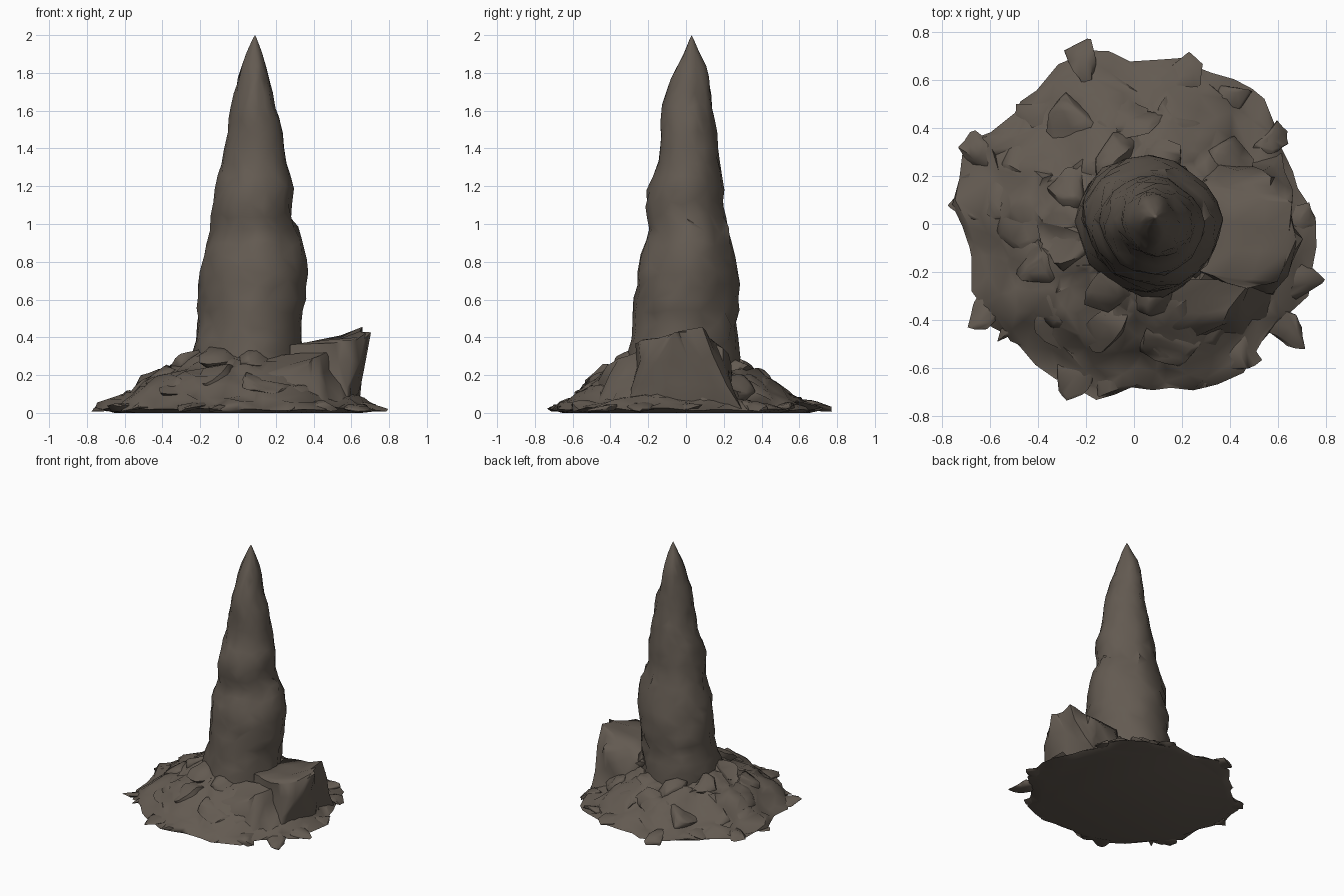
import bpy, bmesh, math, random
from mathutils import Vector, Matrix, noise

if "Cube" in bpy.data.objects:
    bpy.data.objects.remove(bpy.data.objects["Cube"])
random.seed(23)

stone = bpy.data.materials.new("brown grey stone")
stone.use_nodes = True
COLOR = (0.125, 0.103, 0.083, 1)
stone.diffuse_color = COLOR
stone.node_tree.nodes["Principled BSDF"].inputs["Base Color"].default_value = COLOR


def finish(bm, name, angle):
    bmesh.ops.recalc_face_normals(bm, faces=bm.faces)
    mesh = bpy.data.meshes.new(name)
    bm.to_mesh(mesh)
    bm.free()
    obj = bpy.data.objects.new(name, mesh)
    bpy.context.collection.objects.link(obj)
    mesh.materials.append(stone)
    bpy.ops.object.select_all(action="DESELECT")
    obj.select_set(True)
    bpy.context.view_layer.objects.active = obj
    bpy.ops.object.shade_smooth_by_angle(angle=math.radians(angle))


def sample(table, t):
    """Linear interpolation in rows sorted by their first value."""
    for a, b in zip(table, table[1:]):
        if t <= b[0]:
            f = (t - a[0]) / (b[0] - a[0])
            return [p + (q - p) * f for p, q in zip(a[1:], b[1:])]
    return list(table[-1][1:])


def skin(bm, rings):
    """Bridge rings of vertices with triangles of alternating direction."""
    for i, (low, high) in enumerate(zip(rings, rings[1:])):
        n = len(low)
        for j in range(n):
            k = (j + 1) % n
            a, b, c, d = low[j], low[k], high[k], high[j]
            if (i + j) % 2:
                bm.faces.new((a, b, c)), bm.faces.new((a, c, d))
            else:
                bm.faces.new((a, b, d)), bm.faces.new((b, c, d))


# Spire: height, then left, right, front and back extents
SPIRE = [
    (0.10, -0.25, 0.345, -0.315, 0.285), (0.30, -0.24, 0.34, -0.305, 0.28),
    (0.45, -0.215, 0.335, -0.285, 0.28), (0.60, -0.21, 0.36, -0.27, 0.285),
    (0.78, -0.20, 0.375, -0.25, 0.275), (0.93, -0.155, 0.33, -0.195, 0.245),
    (1.01, -0.14, 0.285, -0.185, 0.22), (1.06, -0.135, 0.285, -0.22, 0.21),
    (1.22, -0.115, 0.285, -0.20, 0.19), (1.30, -0.10, 0.27, -0.145, 0.18),
    (1.42, -0.07, 0.245, -0.14, 0.165), (1.54, -0.05, 0.23, -0.135, 0.15),
    (1.63, -0.035, 0.195, -0.125, 0.14), (1.80, 0.008, 0.16, -0.065, 0.12),
    (1.92, 0.05, 0.125, -0.005, 0.065), (1.98, 0.078, 0.10, 0.02, 0.04)]
bm = bmesh.new()
rings = []
LEVELS, SIDES = 27, 20
for i in range(LEVELS):
    z = 0.10 + 1.88 * i / (LEVELS - 1)
    x0, x1, y0, y1 = sample(SPIRE, z)
    ring = []
    for j in range(SIDES):
        a = math.tau * (j + 0.25 * math.sin(i * 1.7)) / SIDES
        c, s = math.cos(a), math.sin(a)
        # Section between a circle and a diamond, flatter on one diagonal
        k = (abs(c) ** 1.85 + abs(s) ** 1.85) ** (-1 / 1.85)
        k *= 1 - 0.035 * math.sin(2 * a)
        # Irregular lumps and dents cover the sides
        k *= 1 + 0.05 * noise.noise(Vector((c * 2, s * 2, z * 2.5)))
        k *= 1 + 0.09 * noise.noise(Vector((c * 4 + 4, s * 4, z * 8)))
        sway = 0.04 * noise.noise(Vector((c * 3, s * 3, z * 5))) * min(1, (1.98 - z) * 4)
        ring.append(bm.verts.new(((x0 + x1) / 2 + k * c * (x1 - x0) / 2,
                                  (y0 + y1) / 2 + k * s * (y1 - y0) / 2, z + sway)))
    rings.append(ring)
skin(bm, rings)
tip = bm.verts.new((0.09, 0.03, 2.0))
for j in range(SIDES):
    bm.faces.new((rings[-1][j], rings[-1][(j + 1) % SIDES], tip))
finish(bm, "spire", 50)

# Mound: ragged outline as angle in degrees and radius
OUTLINE = [
    (0, 0.76), (18, 0.70), (32, 0.71), (48, 0.77), (58, 0.73), (73, 0.73), (90, 0.69),
    (108, 0.77), (118, 0.73), (128, 0.69), (143, 0.69), (153, 0.78), (165, 0.75),
    (173, 0.77), (188, 0.70), (204, 0.73), (212, 0.75), (224, 0.72), (239, 0.72),
    (249, 0.75), (261, 0.75), (270, 0.69), (281, 0.72), (294, 0.76), (310, 0.77),
    (320, 0.74), (330, 0.74), (341, 0.80), (360, 0.76)]
SLOPE = [(0.2, 0.31), (0.38, 0.295), (0.50, 0.26), (0.62, 0.205), (0.74, 0.135),
         (0.84, 0.08), (0.92, 0.045), (1.0, 0.015)]


def mound_height(f, y):
    """Slope height at a share of the outline, a little lower at the back."""
    return sample(SLOPE, f)[0] * (0.96 - 0.16 * max(-0.5, min(1, y / 0.4)))


bm = bmesh.new()
SEGMENTS, STEPS = 52, 12
rings = []
for i in range(STEPS):
    ring = []
    for j in range(SEGMENTS):
        a = math.tau * (j + random.uniform(-0.35, 0.35)) / SEGMENTS
        f = 1 - 0.72 * (i + random.uniform(-0.3, 0.3) * (0 < i < STEPS - 1)) / (STEPS - 1)
        r = f * sample(OUTLINE, math.degrees(a) % 360)[0]
        p = Vector((r * math.cos(a), r * math.sin(a), mound_height(f, r * math.sin(a))))
        if i:
            # Crumple the slope into crags and hollows
            p += 0.045 * noise.noise_vector(p * 7)
            p.z += random.uniform(-0.016, 0.016)
            p.z = max(p.z, 0.015)
        else:
            p.xy *= random.uniform(0.96, 1.01)
            p.z = random.uniform(0.01, 0.03)
        ring.append(bm.verts.new(p))
    rings.append(ring)
# Flat round underside inside the ragged edge
base = [bm.verts.new((0.655 * math.cos(math.tau * j / SEGMENTS),
                      0.655 * math.sin(math.tau * j / SEGMENTS), 0)) for j in range(SEGMENTS)]
skin(bm, [base] + rings)
bm.faces.new(rings[-1])
bm.faces.new(base)
finish(bm, "mound", 60)


def rock(name, points, rough, cuts):
    """Craggy stone from the hull of a few points."""
    bm = bmesh.new()
    for p in points:
        bm.verts.new(p)
    hull = bmesh.ops.convex_hull(bm, input=bm.verts)
    bmesh.ops.delete(bm, geom=[g for g in hull["geom_interior"] if isinstance(g, bmesh.types.BMVert)],
                     context="VERTS")
    bmesh.ops.subdivide_edges(bm, edges=bm.edges, cuts=cuts, use_grid_fill=True)
    bmesh.ops.triangulate(bm, faces=bm.faces)
    for v in bm.verts:
        v.co += rough * noise.noise_vector(v.co * 8)
        v.co.z = max(v.co.z, 0.008)
    finish(bm, name, 55)


# Large craggy block leaning outward beside the spire
rock("side_boulder", [
    (0.25, -0.28, 0.02), (0.58, -0.31, 0.03), (0.64, -0.10, 0.03), (0.60, 0.26, 0.03),
    (0.25, 0.28, 0.02), (0.28, -0.20, 0.35), (0.46, -0.26, 0.36), (0.60, -0.24, 0.39),
    (0.69, -0.08, 0.41), (0.67, 0.08, 0.44), (0.58, 0.17, 0.38), (0.50, 0.24, 0.25),
    (0.30, 0.16, 0.33)], 0.045, 2)
rock("low_shelf", [
    (0.05, -0.54, 0.02), (0.44, -0.48, 0.02), (0.58, -0.30, 0.08), (0.05, -0.25, 0.29),
    (0.10, -0.44, 0.20), (0.36, -0.40, 0.23), (0.48, -0.25, 0.32)], 0.05, 2)


def chunk(name, angle, radius, size, z, tilt):
    """Rough stone with random corners, laid along the slope around the mound."""
    turn = Matrix.Rotation(angle, 3, "Z")
    lean = Matrix.Rotation(tilt, 3, "Y")
    points = []
    for _ in range(14):
        d = Vector([random.gauss(0, 1) for _ in range(3)]).normalized()
        offset = lean @ Vector([a * b for a, b in zip(d, size)])
        points.append(turn @ (Vector((radius, 0, z)) + offset))
    rock(name, points, 0.03, 1)


# Broad slabs sunk in the slope
for i in range(18):
    a = math.tau * (i * 0.618 % 1)
    f = random.uniform(0.55, 0.80)
    r = f * 0.72
    chunk(f"slope_slab_{i + 1}", a, r,
          (random.uniform(0.09, 0.14), random.uniform(0.09, 0.15), random.uniform(0.04, 0.055)),
          mound_height(f, r * math.sin(a)) - 0.02, math.radians(32))
# Flat slabs along the rim, some jutting past it
JUTS = [(32, 0.78), (52, 0.78), (72, 0.74), (107, 0.79), (132, 0.70), (154, 0.79), (174, 0.78),
        (211, 0.80), (222, 0.74), (249, 0.77), (262, 0.75), (296, 0.77), (311, 0.78),
        (325, 0.87), (341, 0.82), (2, 0.77)]
for i, (degrees, reach) in enumerate(JUTS):
    chunk(f"rim_slab_{i + 1}", math.radians(degrees), reach - 0.10,
          (0.11, random.uniform(0.06, 0.09), 0.03), 0.035, math.radians(10))
# Crags where the spire meets the mound
for i in range(8):
    a = math.tau * (i + 0.4) / 8
    chunk(f"foot_crag_{i + 1}", a, 0.30, (0.10, 0.12, 0.055),
          mound_height(0.42, 0.30 * math.sin(a)) - 0.015, math.radians(20))
